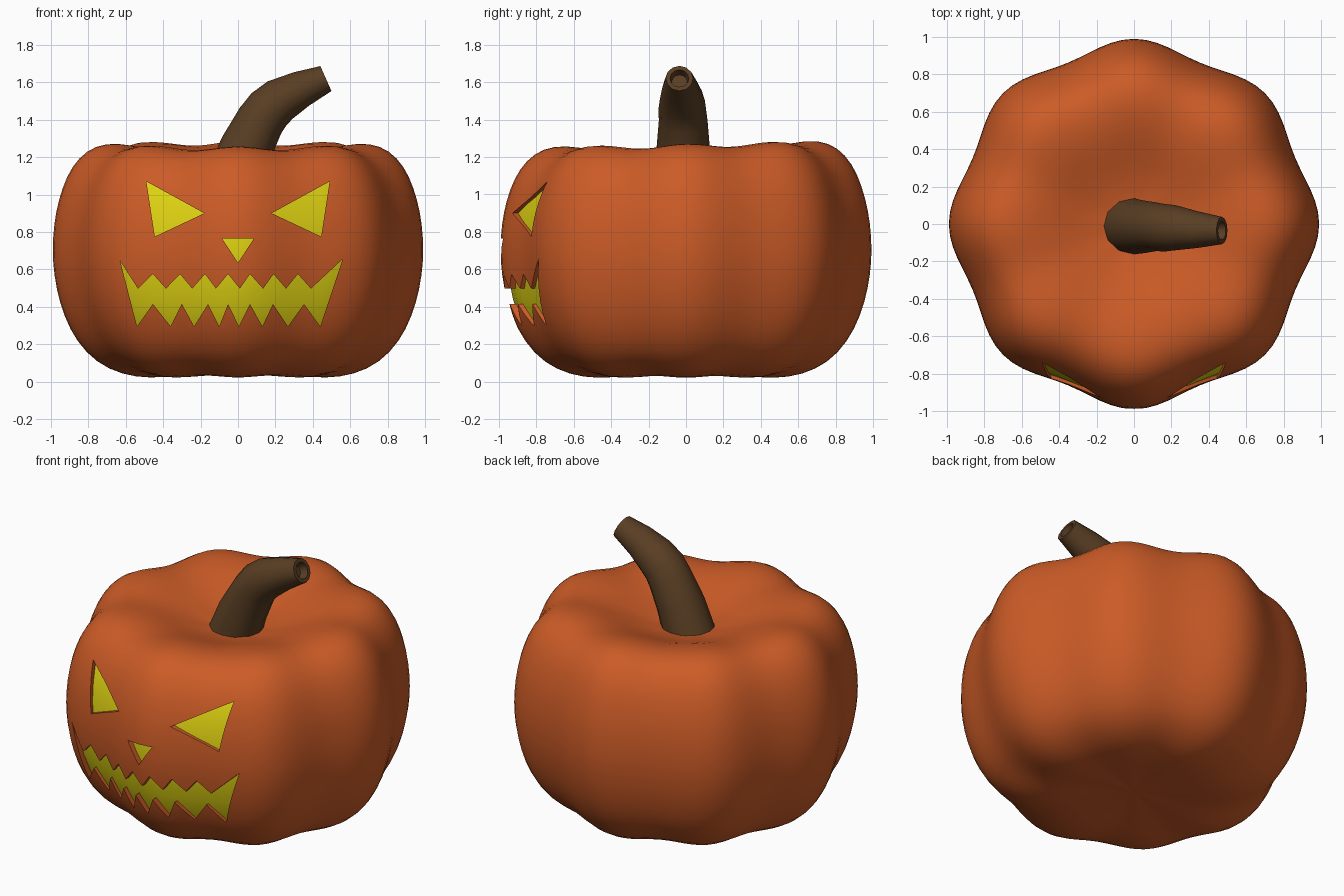
import bpy, bmesh, math
from mathutils import Vector

if "Cube" in bpy.data.objects:
    bpy.data.objects.remove(bpy.data.objects["Cube"])


def material(name, rgb):
    m = bpy.data.materials.new(name)
    m.diffuse_color = (*rgb, 1)
    m.use_nodes = True
    m.node_tree.nodes["Principled BSDF"].inputs["Base Color"].default_value = m.diffuse_color
    return m


ORANGE = material("pumpkin orange", (0.60, 0.105, 0.02))
YELLOW = material("glow yellow", (0.74, 0.65, 0.006))
BROWN = material("stem brown", (0.10, 0.048, 0.017))


def finish(name, bm, mat):
    bmesh.ops.recalc_face_normals(bm, faces=bm.faces)
    me = bpy.data.meshes.new(name)
    bm.to_mesh(me)
    bm.free()
    me.materials.append(mat)
    ob = bpy.data.objects.new(name, me)
    bpy.context.collection.objects.link(ob)
    return ob


def activate(ob):
    bpy.ops.object.select_all(action='DESELECT')
    ob.select_set(True)
    bpy.context.view_layer.objects.active = ob


def smooth(ob, angle):
    activate(ob)
    bpy.ops.object.shade_smooth_by_angle(angle=math.radians(angle))


def bridge(bm, rings):
    for a, b in zip(rings, rings[1:]):
        n = len(a)
        for i in range(n):
            bm.faces.new((a[i], a[(i + 1) % n], b[(i + 1) % n], b[i]))


# Ridge profile (radius, height) shared by the body and the glow behind the face
PROFILE = [(0.2, 0.045), (0.4, 0.02), (0.55, 0.02), (0.7, 0.062), (0.82, 0.15),
           (0.91, 0.28), (0.965, 0.43), (0.992, 0.57), (1.002, 0.7), (0.992, 0.85),
           (0.968, 0.97), (0.925, 1.1), (0.86, 1.2), (0.77, 1.265), (0.65, 1.28),
           (0.5, 1.25), (0.35, 1.19), (0.2, 1.14)]
SEG = 48


def pumpkin(scale, lobe):
    bm = bmesh.new()
    rings = []
    for r, z in PROFILE:
        ring = []
        for i in range(SEG):
            a = 2 * math.pi * i / SEG
            c = math.cos(8 * a)
            rr = r * scale * (1 - lobe * (1 - c))
            y = rr * math.sin(a)
            top = max(0, (z - 0.9) / 0.38)
            zz = z + top * (0.022 * y - 0.02 * r * (1 - c))
            zz += (0.012 * r * (1 - c) if z < 0.1 else 0)
            ring.append(bm.verts.new((rr * math.cos(a), y, 0.65 + (zz - 0.65) * scale)))
        rings.append(ring)
    bridge(bm, rings)
    for ring, z in ((rings[0], 0.05), (rings[-1], 1.12)):
        tip = bm.verts.new((0, 0, 0.65 + (z - 0.65) * scale))
        for i in range(SEG):
            bm.faces.new((ring[i], ring[(i + 1) % SEG], tip))
    return bm


# Pumpkin body
body = finish("pumpkin_body", pumpkin(1.0, 0.035), ORANGE)
sub = body.modifiers.new("round", 'SUBSURF')
sub.levels = sub.render_levels = 1

# Face openings as front-view outlines (x, z)
eye = [(0.49, 1.07), (0.18, 0.90), (0.445, 0.775)]
nose = [(-0.085, 0.765), (0.085, 0.765), (0, 0.635)]
upper_low = [-0.535, -0.385, -0.245, -0.118, 0.01, 0.134, 0.257, 0.39]
upper_high = [-0.455, -0.31, -0.176, -0.053, 0.064, 0.19, 0.32]
lower_low = [-0.54, -0.36, -0.235, -0.10, 0.005, 0.13, 0.267, 0.44]
lower_high = [-0.455, -0.30, -0.16, -0.053, 0.064, 0.187, 0.353]


def zigzag(outer, inner, z_outer, z_inner):
    pts = []
    for i, x in enumerate(outer):
        pts.append((x, z_outer))
        if i < len(inner):
            pts.append((inner[i], z_inner))
    return pts


mouth = ([(-0.63, 0.645)] + zigzag(upper_low, upper_high, 0.497, 0.575) + [(0.56, 0.655)]
         + zigzag(lower_low, lower_high, 0.295, 0.415)[::-1])
outlines = [eye, [(-x, z) for x, z in eye], nose, mouth]

# Cutter prisms for the carved face
bm = bmesh.new()
for pts in outlines:
    front = bm.faces.new([bm.verts.new((x, -1.4, z)) for x, z in pts])
    ext = bmesh.ops.extrude_face_region(bm, geom=[front])
    moved = [v for v in ext["geom"] if isinstance(v, bmesh.types.BMVert)]
    bmesh.ops.translate(bm, vec=(0, 0.85, 0), verts=moved)
cutter = finish("face_cutter", bm, ORANGE)
cutter.hide_render = True
cut = body.modifiers.new("carve", 'BOOLEAN')
cut.object = cutter
cut.operation = 'DIFFERENCE'
cut.solver = 'EXACT'
activate(body)
for name in ("round", "carve"):
    bpy.ops.object.modifier_apply(modifier=name)
bpy.data.objects.remove(cutter)
smooth(body, 35)

# Glowing panel just behind the openings
bm = pumpkin(0.957, 0.022)
bmesh.ops.delete(bm, geom=[f for f in bm.faces if f.calc_center_median().y > -0.45
                           or not 0.15 < f.calc_center_median().z < 1.18], context='FACES')
glow = finish("inner_glow", bm, YELLOW)
smooth(glow, 35)

# Bent stem with a hollow tip: (x, y, z, radius, tilt from vertical in degrees)
PATH = [(-0.035, -0.01, 1.04, 0.155, 22), (0.045, -0.015, 1.25, 0.142, 24),
        (0.12, -0.015, 1.395, 0.13, 32), (0.165, -0.02, 1.455, 0.127, 43),
        (0.225, -0.02, 1.505, 0.12, 56), (0.34, -0.03, 1.565, 0.098, 65),
        (0.47, -0.035, 1.62, 0.073, 66), (0.47, -0.035, 1.62, 0.05, 66),
        (0.425, -0.035, 1.60, 0.042, 66)]
SIDES = 12
bm = bmesh.new()
rings = []
for x, y, z, r, tilt in PATH:
    t = math.radians(tilt)
    side = Vector((math.cos(t), 0, -math.sin(t)))
    rings.append([bm.verts.new(Vector((x, y, z))
                  + r * (math.cos(a) * side + math.sin(a) * Vector((0, 1, 0))))
                  for a in (2 * math.pi * i / SIDES for i in range(SIDES))])
bridge(bm, rings)
bm.faces.new(rings[0])
bm.faces.new(rings[-1])
stem = finish("stem", bm, BROWN)
smooth(stem, 40)
